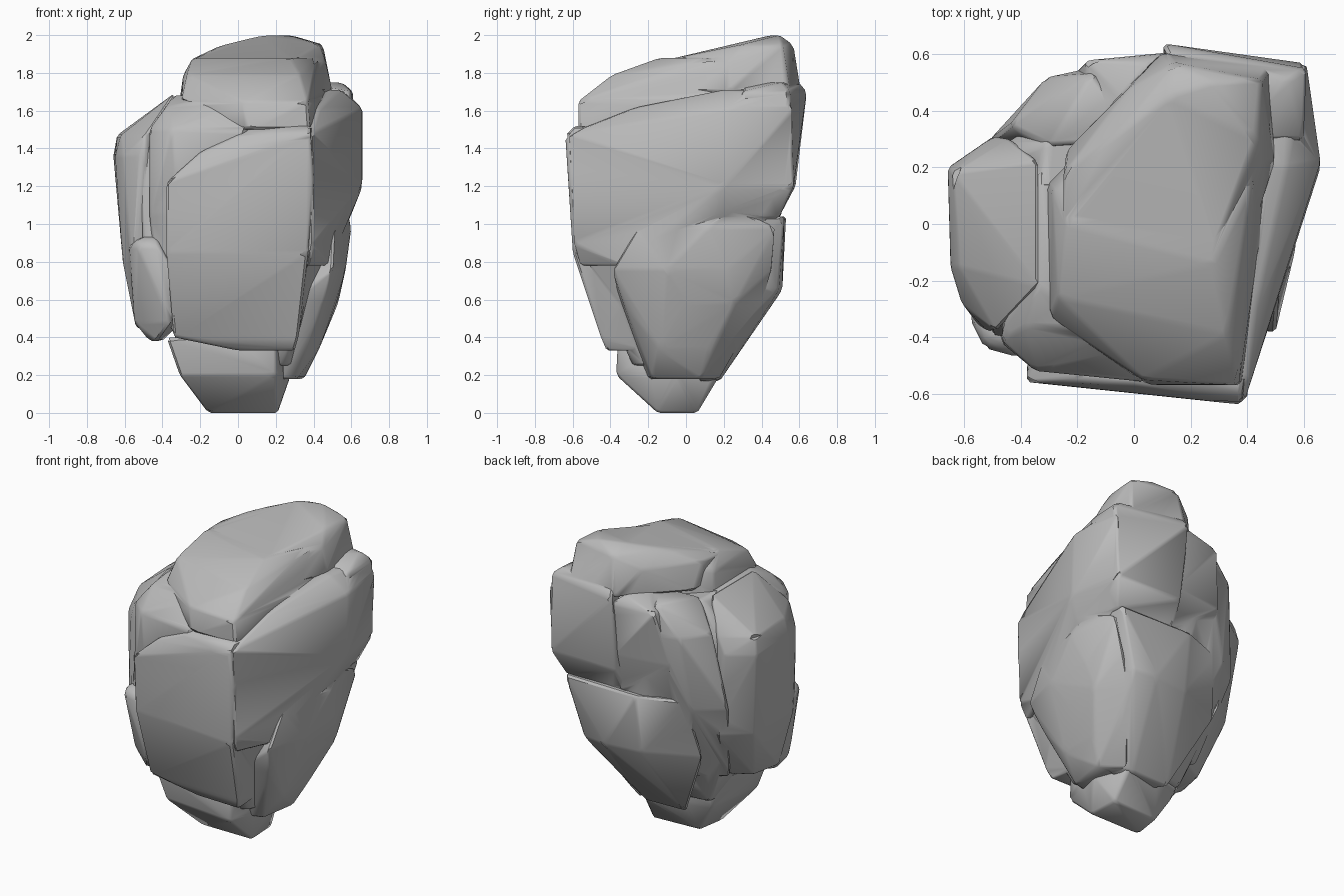
import bpy
import bmesh

# Remove only the default cube
default = bpy.data.objects.get("Cube")
if default:
    bpy.data.objects.remove(default, do_unlink=True)

# One flat stone colour
stone = bpy.data.materials.new("stone grey")
stone.use_nodes = True
colour = (0.5, 0.5, 0.5, 1)
stone.diffuse_color = colour
stone.node_tree.nodes["Principled BSDF"].inputs["Base Color"].default_value = colour

chunks = []


def chunk(name, layers, bevel=0.013):
    """Convex stone block wrapped around horizontal sections {height: outline}, in hundredths."""
    bm = bmesh.new()
    for height, outline in layers.items():
        for x, y in outline:
            bm.verts.new((x / 100, y / 100, height / 100))
    hull = bmesh.ops.convex_hull(bm, input=bm.verts[:])
    loose = {v for v in hull["geom_interior"] if isinstance(v, bmesh.types.BMVert)}
    bmesh.ops.delete(bm, geom=list(loose), context="VERTS")
    bmesh.ops.recalc_face_normals(bm, faces=bm.faces[:])
    # Slightly worn edges
    bmesh.ops.bevel(bm, geom=bm.edges[:], offset=bevel, segments=1,
                    affect="EDGES", clamp_overlap=True)
    bmesh.ops.remove_doubles(bm, verts=bm.verts[:], dist=0.0005)
    mesh = bpy.data.meshes.new(name)
    bm.to_mesh(mesh)
    bm.free()
    mesh.materials.append(stone)
    block = bpy.data.objects.new(name, mesh)
    bpy.context.collection.objects.link(block)
    chunks.append(block)
    return block


# Main mass that every block is set into
body = chunk("boulder", {
    25: [(-27, -28), (25, -28), (33, -10), (17, 17), (-26, 12)],
    80: [(-50, -40), (37, -53), (53, -12), (44, 45), (0, 47), (-47, 22)],
    140: [(-52, -35), (37, -54), (58, 18), (52, 52), (-10, 53), (-52, 24)],
    167: [(-33, -25), (36, -35), (52, 20), (45, 52), (-5, 52), (-32, 28)],
})

# Narrow foot
chunk("foot", {
    0: [(-16, -15), (21, -15), (20, 6), (-13, 4)],
    20: [(-31, -32), (20, -37), (28, -5), (19, 18), (-25, 8)],
    40: [(-38, -34), (20, -36), (28, 0), (-30, 10)],
})

# Broad flat slab on the front
chunk("front_slab", {
    33: [(0, -41), (30, -42), (28, -10)],
    40: [(-34, -44), (32, -45), (-30, -10)],
    85: [(-38, -54), (37, -60), (40, -20), (-36, -20)],
    122: [(-38, -56), (40, -62)],
    138: [(-20, -56), (-20, -20)],
    147: [(0, -57), (38, -64), (45, -25), (-5, -25)],
    152: [(10, -52), (38, -59), (42, -25)],
})

# Shoulder above the slab and cobble beneath it
chunk("front_shoulder", {
    60: [(-42, -38), (-30, -45), (-20, -20)],
    105: [(-47, -42), (-30, -52), (-45, -20), (-20, -20)],
    150: [(-47, -41), (-35, -52), (5, -56), (8, -20)],
    162: [(0, -45), (-38, -36)],
    168: [(-34, -22), (-8, -38), (0, -15), (-34, 20)],
})
chunk("front_cobble", {
    38: [(-43, -34), (-40, -20), (-47, -28)],
    48: [(-55, -30), (-36, -44), (-30, -20), (-53, -15)],
    62: [(-27, -46), (-30, -35)],
    88: [(-58, -34), (-53, -44), (-42, -47), (-38, -20), (-55, -15)],
    93: [(-52, -40), (-43, -42), (-40, -20)],
})

# Slabs down the narrow side
chunk("side_slab", {
    45: [(-54, -20), (-46, -32), (-50, 0), (-36, 8)],
    80: [(-61, -25), (-55, -36), (-60, 14), (-42, 28)],
    136: [(-66, 20), (-65, -15), (-61, -28), (-52, -38), (-50, 31)],
    147: [(-64, 18), (-62, -15), (-49, -38), (-44, 30)],
    169: [(-34, -22), (-34, 22)],
})
chunk("rear_side_slab", {
    45: [(-40, 10), (-18, 26), (-20, 0)],
    100: [(-52, 29), (-34, 43), (-20, 20)],
    150: [(-44, 35), (-31, 52), (-8, 57), (0, 30)],
    169: [(-30, 28), (-15, 53), (0, 30)],
})

# Upper and lower blocks of the wide side
chunk("upper_flank", {
    78: [(37, -57), (48, -34), (25, -30)],
    90: [(40, -60), (51, -25), (50, 30)],
    105: [(60, 18), (54, 47), (20, 20)],
    120: [(66, 20), (59, 57)],
    148: [(39, -63), (25, -40)],
    161: [(66, 22), (61, 57), (43, -30)],
    171: [(54, 20), (56, 53), (30, 20)],
})
chunk("lower_flank", {
    18: [(31, -18), (35, 8), (20, 18), (22, -20)],
    34: [(43, 12), (43, -14)],
    58: [(45, -33), (52, 0), (53, 26), (38, 41), (28, -35)],
    76: [(50, -39), (57, -10), (57, 22), (47, 46), (30, -20)],
    98: [(51, -26), (60, 12), (54, 48), (30, 0)],
    109: [(58, 24), (40, 20)],
})

# Back blocks
chunk("lower_back", {
    17: [(16, 18), (-12, 17), (0, 0), (28, 8)],
    65: [(41, 49), (25, 51), (0, 48), (-35, 32), (0, 10), (48, 15)],
    104: [(53, 52), (0, 53), (-29, 42), (0, 20), (55, 20)],
})
chunk("upper_back", {
    103: [(10, 48), (54, 49), (56, 20)],
    120: [(12, 58), (60, 57), (60, 30)],
    170: [(10, 64), (61, 55), (60, 30), (20, 30)],
    175: [(12, 60), (55, 51), (30, 30)],
})
chunk("middle_back", {
    103: [(-22, 43), (14, 50), (0, 20)],
    130: [(-24, 51), (14, 57)],
    165: [(-17, 58), (14, 61), (0, 20), (-18, 30)],
    172: [(5, 57), (-5, 45)],
})

# Stepped cap rising towards the back
chunk("lower_cap", {
    150: [(-26, -22), (5, -57), (38, -57), (40, 0), (0, 40)],
    165: [(-30, -33), (3, -55), (37, -57), (41, -10), (48, 20), (10, 55), (-31, 14)],
    179: [(-27, -26), (33, -39), (-29, 12)],
    188: [(-24, 0), (28, -14), (42, 15), (0, 40)],
})
chunk("upper_cap", {
    170: [(-24, 0), (40, -10), (50, 22), (48, 55), (10, 61), (-24, 26)],
    187: [(-25, 0), (-25, 18), (28, -10), (46, 24), (-2, 48)],
    195: [(45, 51), (43, 30), (14, 57), (-8, 30)],
    200: [(12, 45), (28, 50)],
})

# Fuse the blocks into one closed stone
for block in chunks[1:]:
    union = body.modifiers.new("fuse " + block.name, "BOOLEAN")
    union.operation = "UNION"
    union.solver = "EXACT"
    union.object = block
bpy.context.view_layer.objects.active = body
body.select_set(True)
for modifier in list(body.modifiers):
    bpy.ops.object.modifier_apply(modifier=modifier.name)
for block in chunks[1:]:
    bpy.data.objects.remove(block, do_unlink=True)

# Soft weathered faces with crisp cracks
bpy.ops.object.select_all(action="DESELECT")
body.select_set(True)
bpy.ops.object.shade_smooth_by_angle(angle=0.7)
